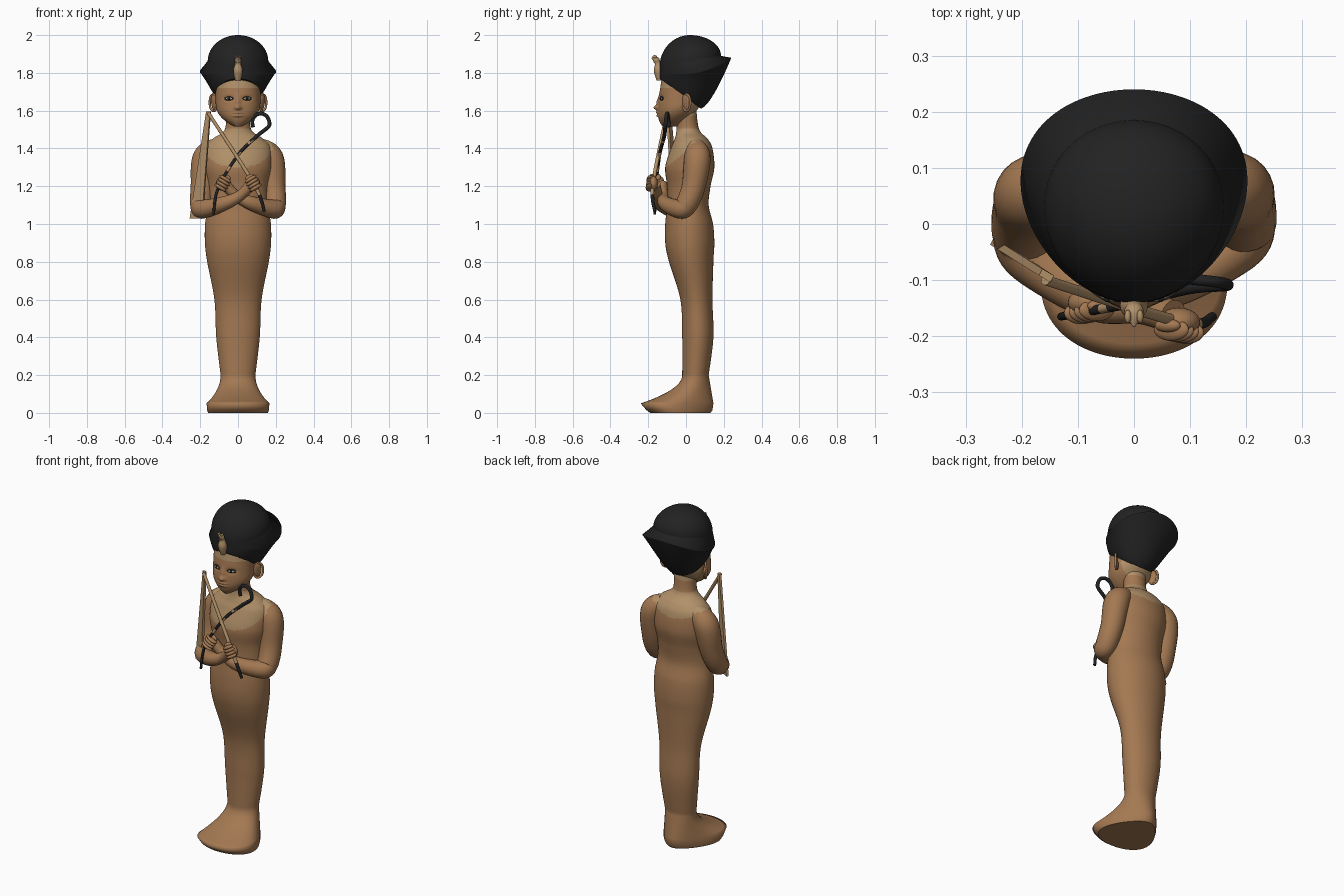
import bpy
from math import sin, cos, pi, exp
from mathutils import Vector, Euler

cube = bpy.data.objects.get("Cube")
if cube:
    bpy.data.objects.remove(cube)


def material(name, red, green, blue):
    mat = bpy.data.materials.new(name)
    mat.use_nodes = True
    color = (red, green, blue, 1)
    mat.diffuse_color = color
    mat.node_tree.nodes["Principled BSDF"].inputs["Base Color"].default_value = color
    return mat


wood = material("brown wood", .37, .19, .085)
tan = material("pale tan", .44, .28, .14)
black = material("black paint", .016, .016, .016)
ivory = material("eye ivory", .4, .4, .3)


def steps(count):
    """Even fractions from zero to one."""
    return [i / count for i in range(count + 1)]


def spline(rows, count):
    """Smoothly fill in rows of numbers."""
    filled = []
    last = len(rows) - 1
    for i in range(last):
        before, start, end, after = [rows[min(max(i + j, 0), last)] for j in (-1, 0, 1, 2)]
        for t in steps(count)[:-1]:
            filled.append([b + .5 * t * (c - a + t * (2 * a - 5 * b + 4 * c - d + t * (3 * (b - c) + d - a)))
                           for a, b, c, d in zip(before, start, end, after)])
    return filled + [list(rows[-1])]


def skin(name, rings, mats, rule=None, smooth=True):
    """Join rings of points into a closed surface; rule picks a material."""
    size = len(rings[0])
    verts = [point for ring in rings for point in ring]
    faces = [tuple(range(size))[::-1], tuple(range(len(verts) - size, len(verts)))]
    for start in range(0, len(verts) - size, size):
        for i in range(size):
            j = (i + 1) % size
            faces.append((start + i, start + j, start + size + j, start + size + i))
    mesh = bpy.data.meshes.new(name)
    mesh.from_pydata(verts, [], faces)
    for mat in mats:
        mesh.materials.append(mat)
    for face in mesh.polygons:
        face.use_smooth = smooth and face.index > 1
        if rule:
            face.material_index = int(rule(face.center))
    obj = bpy.data.objects.new(name, mesh)
    bpy.context.collection.objects.link(obj)


def oval(z_front, z_back, width, front, back, egg=0, sag=0):
    """Egg-shaped ring, tilted from its front height to its back height."""
    ring = []
    for t in steps(112)[:-1]:
        c, s = cos(2 * pi * t), sin(2 * pi * t)
        ring.append(Vector((width * c * (1 + egg * s),
                            (front + back + (back - front) * s) / 2,
                            (z_front + z_back + (z_back - z_front) * s) / 2 - sag * c * c)))
    return ring


def tube(name, points, mats, rule=None):
    """Round tube through rows of x, y, z and radius."""
    path = spline(points, 8)
    centres = [Vector(row[:3]) for row in path]
    rings, previous, u = [], None, None
    for i, centre in enumerate(centres):
        ahead = (centres[min(i + 1, len(path) - 1)] - centres[max(i - 1, 0)]).normalized()
        u = previous.rotation_difference(ahead) @ u if previous else ahead.orthogonal()
        u = (u - ahead * u.dot(ahead)).normalized()
        v, previous = ahead.cross(u), ahead
        rings.append([centre + path[i][3] * (u * cos(2 * pi * t) + v * sin(2 * pi * t))
                      for t in steps(24)[:-1]])
    skin(name, rings, mats, rule)


def blob(name, place, size, mat, turn=(0, 0, 0)):
    """Turned ellipsoid."""
    spin = Euler(turn).to_matrix()
    rings = []
    for t in steps(16):
        a = .03 + t * (pi - .06)
        rings.append([spin @ Vector((size[0] * sin(a) * cos(2 * pi * b), size[1] * sin(a) * sin(2 * pi * b),
                                     -size[2] * cos(a))) + Vector(place) for b in steps(24)[:-1]])
    skin(name, rings, [mat])


def collar(point):
    return point.z < 1.505 and (point - Vector((0, -.03, 1.48))).length < .2


def nape(point):
    return point.y > .015 and point.z > 1.57


# Foot block narrowing to the ankle, then the wrapped body: height, width, front, back
foot = [oval(0, 0, .15, -.19, .13, -.35), oval(.015, .015, .155, -.21, .14, -.35)]
for t in steps(16):
    flare = (1 - t) ** 2
    height = .05 + .15 * t
    foot.append(oval(height, height, .092 + .066 * flare, -.02 - .22 * flare, .145 - .025 * t, -.35 * (1 - t)))
body = [(.2, .092, -.02, .12), (.4, .115, -.02, .145), (.6, .125, -.03, .14), (.8, .163, -.09, .145),
        (.9, .175, -.11, .15), (1, .174, -.11, .143), (1.1, .16, -.1, .12), (1.2, .16, -.1, .13),
        (1.3, .18, -.11, .15), (1.4, .175, -.08, .14), (1.45, .135, -.06, .115), (1.5, .07, -.05, .07),
        (1.6, .066, -.05, .055)]
skin("wrapped_body", foot + [oval(z, z, *sides) for z, *sides in spline(body, 12)[1:]],
     [wood, tan], lambda p: collar(p) or nape(p))

# Head, with the face pushed out and in by soft bumps: x, z, push, spread in x and z
bumps = [(0, 1.645, .01, .012, .03), (0, 1.615, .02, .017, .013)]
bumps += [(0, lip, .01, .025, .006) for lip in (1.573, 1.589)]
bumps += [(x, 1.665, -.009, .024, .013) for x in (-.048, .048)]
head = []
for t in steps(72):
    z = 1.515 + .285 * t
    taper = 1 - min(1, (z - 1.505) / .14)
    ring = oval(z, z, .118 * (1 - taper ** 2.5), -.152 + .03 * t * t + .04 * taper ** 4,
                .08 - .13 * taper ** 1.5)
    for p in ring:
        if p.y < -.05:
            p.y -= sum(push * exp(-((p.x - x) / wide) ** 2 - ((p.z - mid) / tall) ** 2)
                       for x, mid, push, wide, tall in bumps)
    head.append(ring)
skin("head", head, [wood, tan], lambda p: p.z > 1.72 or nape(p))

# Tall crown: a flaring lower shell up to the rear rim, then a dome
crown = []
for t in steps(24):
    flare = t ** .7
    crown.append(oval(1.77 + .04 * t, 1.61 + .27 * t, .115 + .085 * flare, -.14,
                      .08 + .16 * flare, .15 * t, .045 * t * t))
for t in steps(32):
    c, s = cos(t * pi / 2) + .001, sin(t * pi / 2)
    crown.append(oval(1.83 + .17 * s, 1.89 + .11 * s, .16 * c, .02 - .16 * c, .02 + .165 * c, .05 * c))
skin("crown", crown, [black])

# Brow ornament: reared cobra with a pointed head
tube("brow_cobra", [(0, -.14, 1.76, .015), (0, -.145, 1.81, .025), (0, -.15, 1.85, .015),
                    (0, -.16, 1.87, .017), (0, -.183, 1.88, .002)], [tan])

for side, word, near in ((1, "left", 0), (-1, "right", 1)):
    blob("cobra_crest_" + word, (side * .011, -.165, 1.886), (.006, .012, .008), tan)

    # Eyes
    turn = (0, 0, side * .35)
    for part, depth, wide, tall, mat in (("eye_outline", -.129, .026, .011, black),
                                         ("eye", -.131, .019, .007, ivory),
                                         ("iris", -.134, .007, .007, black)):
        blob(word + "_" + part, (side * .048, depth, 1.664), (wide, .005, tall), mat, turn)

    # Ear shell and rim
    blob(word + "_ear", (side * .126, .002, 1.64), (.009, .025, .045), wood, (0, side * .15, -side * .6))
    rim = []
    for t in steps(8):
        out = .02 * sin(2 * pi * t)
        rim.append((side * (.13 + out), .003 + out, 1.643 + .045 * cos(2 * pi * t), .006))
    tube(word + "_ear_rim", rim, [wood])

    # Crossed arms; the right forearm lies in front
    arm = [(.1, .05, 1.41, .05), (.17, .06, 1.35, .07), (.188, .04, 1.2, .063), (.195, 0, 1.1, .058),
           (.18, -.04, 1.08, .05), (.07, -.11, 1.11, .038), (-.01, -.12, 1.15, .028), (-.07, -.13, 1.21, .03)]
    lean = near * .035
    tube(word + "_arm", [(side * x, y - lean * i / 7, z, r) for i, (x, y, z, r) in enumerate(arm)],
         [wood, tan], collar)

    # Fist: palm, thumb and fingers stacked along the staff
    fist = Vector((-side * .08, -.14 - lean, 1.215))
    along = Vector((-side * .5, -.1, -.84))
    tilt = (0, side * .55, 0)
    blob(word + "_palm", fist, (.037, .026, .04), wood, tilt)
    blob(word + "_thumb", fist - along * .04 - Vector((0, .01, 0)), (.026, .012, .012), wood, tilt)
    for i in range(4):
        knuckle = fist + along * (i - 1.5) * .018 - Vector((0, .016, 0))
        blob(word + "_finger", knuckle, (.036, .02, .011), wood, tilt)

# Flail: pale staff with a dark foot, and flat hanging lashes
tube("flail_staff", [(-.158, -.1, 1.59, .009), (.085, -.175, 1.21, .01), (.14, -.165, 1.065, .008)],
     [tan, black], lambda p: p.z < 1.15)
across, deep = Vector((.85, -.5, 0)), Vector((.003, .006, 0))
lashes = []
for middle, half in ((Vector((-.156, -.092, 1.595)), .012), (Vector((-.221, -.05, 1.03)), .038)):
    edge = across * half
    lashes.append([middle - edge - deep, middle + edge - deep, middle + edge + deep, middle - edge + deep])
skin("flail_lashes", lashes, [tan], smooth=False)

# Crook: banded staff ending in a loop
crook = [(-.13, -.165, 1.05, .007), (-.105, -.16, 1.19, .008), (0, -.14, 1.365, .009), (.1, -.115, 1.465, .01)]
for t in steps(6):
    a = 4 * t - .4
    crook.append((.12 + .045 * cos(a), -.11 + .02 * t, 1.535 + .05 * sin(a), .01))
tube("crook", crook, [black, tan], lambda p: 1.27 < p.z < 1.44 and int(p.z * 40) % 3 == 0)
